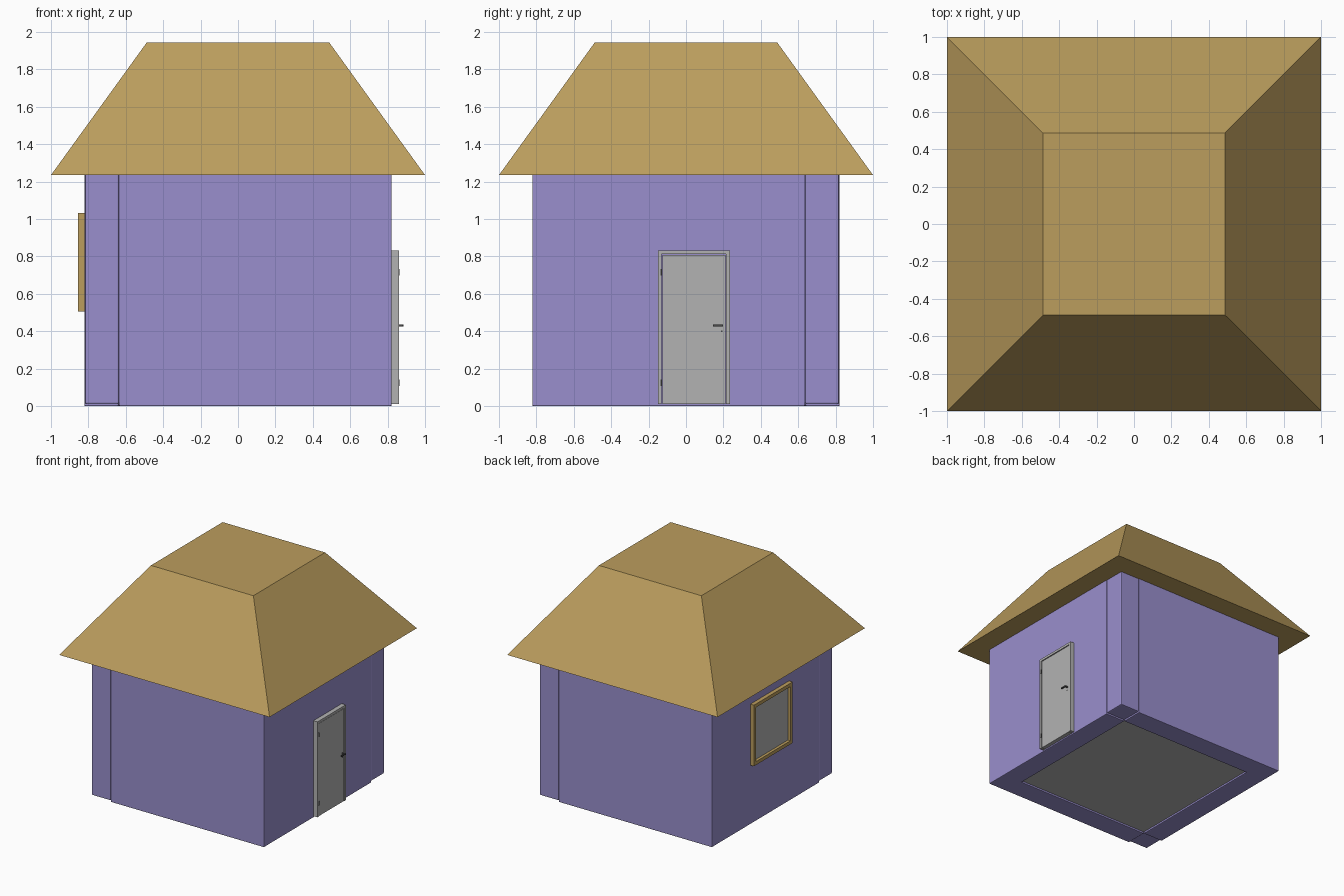
import bpy, bmesh, math
from mathutils import Matrix, Vector

if "Cube" in bpy.data.objects:
    bpy.data.objects.remove(bpy.data.objects["Cube"], do_unlink=True)


def material(name, rgb):
    m = bpy.data.materials.new(name)
    m.use_nodes = True
    m.diffuse_color = (*rgb, 1)
    m.node_tree.nodes["Principled BSDF"].inputs["Base Color"].default_value = (*rgb, 1)
    return m


lavender = material("lavender plaster", (0.32, 0.275, 0.61))
straw = material("straw tan", (0.50, 0.34, 0.11))
grey = material("light grey", (0.45, 0.45, 0.45))
dark = material("dark metal", (0.07, 0.07, 0.07))


def finish(name, bm, mat, bevel=0):
    bmesh.ops.recalc_face_normals(bm, faces=bm.faces)
    me = bpy.data.meshes.new(name)
    bm.to_mesh(me)
    bm.free()
    ob = bpy.data.objects.new(name, me)
    bpy.context.collection.objects.link(ob)
    me.materials.append(mat)
    if bevel:
        mod = ob.modifiers.new("soft edge", "BEVEL")
        mod.width, mod.segments = bevel, 2
    return ob


def box(name, lo, hi, mat, bevel=0):
    lo, hi = Vector(lo), Vector(hi)
    bm = bmesh.new()
    bmesh.ops.create_cube(bm, size=1, matrix=Matrix.Translation((lo + hi) / 2)
                          @ Matrix.Diagonal((*(hi - lo), 1)))
    return finish(name, bm, mat, bevel)


def prism(name, outline, z0, z1, mat, bevel=0):
    bm = bmesh.new()
    face = bm.faces.new([bm.verts.new((x, y, z0)) for x, y in outline])
    new = bmesh.ops.extrude_face_region(bm, geom=[face])["geom"]
    bmesh.ops.translate(bm, vec=(0, 0, z1 - z0),
                        verts=[v for v in new if isinstance(v, bmesh.types.BMVert)])
    return finish(name, bm, mat, bevel)


# Two L-shaped walls and two slightly raised corner posts
OUT, IN, EAVE = 0.822, 0.637, 1.235
ell = [(-IN, -OUT), (OUT, -OUT), (OUT, IN), (IN, IN), (IN, -IN), (-IN, -IN)]
for s, side in ((1, "front_left"), (-1, "back_right")):
    prism(side + "_walls", [(s * x, s * y) for x, y in ell], 0, EAVE + 0.01, lavender, 0.006)
    a, b = sorted((s * IN, s * 0.818))
    box(side + "_corner_post", (-b, -b, 0.01), (-a, -a, EAVE + 0.01), lavender, 0.008)

# Floor slab set up between the walls
box("floor", (-IN, -IN, 0.015), (IN, IN, 0.04), grey)

# Hipped roof with a flat top
bm = bmesh.new()
bmesh.ops.create_cone(bm, cap_ends=True, segments=4, radius1=math.sqrt(2),
                      radius2=0.487 * math.sqrt(2), depth=0.71,
                      matrix=Matrix.Translation((0, 0, EAVE + 0.355))
                      @ Matrix.Rotation(math.pi / 4, 4, "Z"))
finish("roof", bm, straw)

# Door frame, leaf and fittings on the left wall
box("door_frame_front_jamb", (0.81, -0.15, 0.012), (0.86, -0.13, 0.832), grey)
box("door_frame_back_jamb", (0.81, 0.215, 0.012), (0.86, 0.235, 0.832), grey)
box("door_frame_head", (0.81, -0.13, 0.812), (0.86, 0.215, 0.832), grey)
box("door_leaf", (0.81, -0.125, 0.012), (0.856, 0.21, 0.807), grey)
for z, place in ((0.125, "lower"), (0.715, "upper")):
    box(place + "_hinge", (0.85, -0.137, z - 0.018), (0.863, -0.127, z + 0.018), dark)
box("handle_stem", (0.85, 0.188, 0.425), (0.88, 0.198, 0.435), dark)
box("handle_lever", (0.876, 0.145, 0.425), (0.886, 0.198, 0.435), dark)
box("keyhole", (0.85, 0.188, 0.395), (0.86, 0.196, 0.405), dark)

# Square window on the right wall
Y0, Y1, Z0, Z1, W = -0.225, 0.3, 0.507, 1.032, 0.03
box("window_pane", (-0.832, Y0 + W, Z0 + W), (-0.81, Y1 - W, Z1 - W), grey)
for name, lo, hi in (("bottom", (Y0, Z0), (Y1, Z0 + W)),
                     ("top", (Y0, Z1 - W), (Y1, Z1)),
                     ("front", (Y0, Z0 + W), (Y0 + W, Z1 - W)),
                     ("back", (Y1 - W, Z0 + W), (Y1, Z1 - W))):
    box("window_frame_" + name, (-0.856, *lo), (-0.81, *hi), straw)
